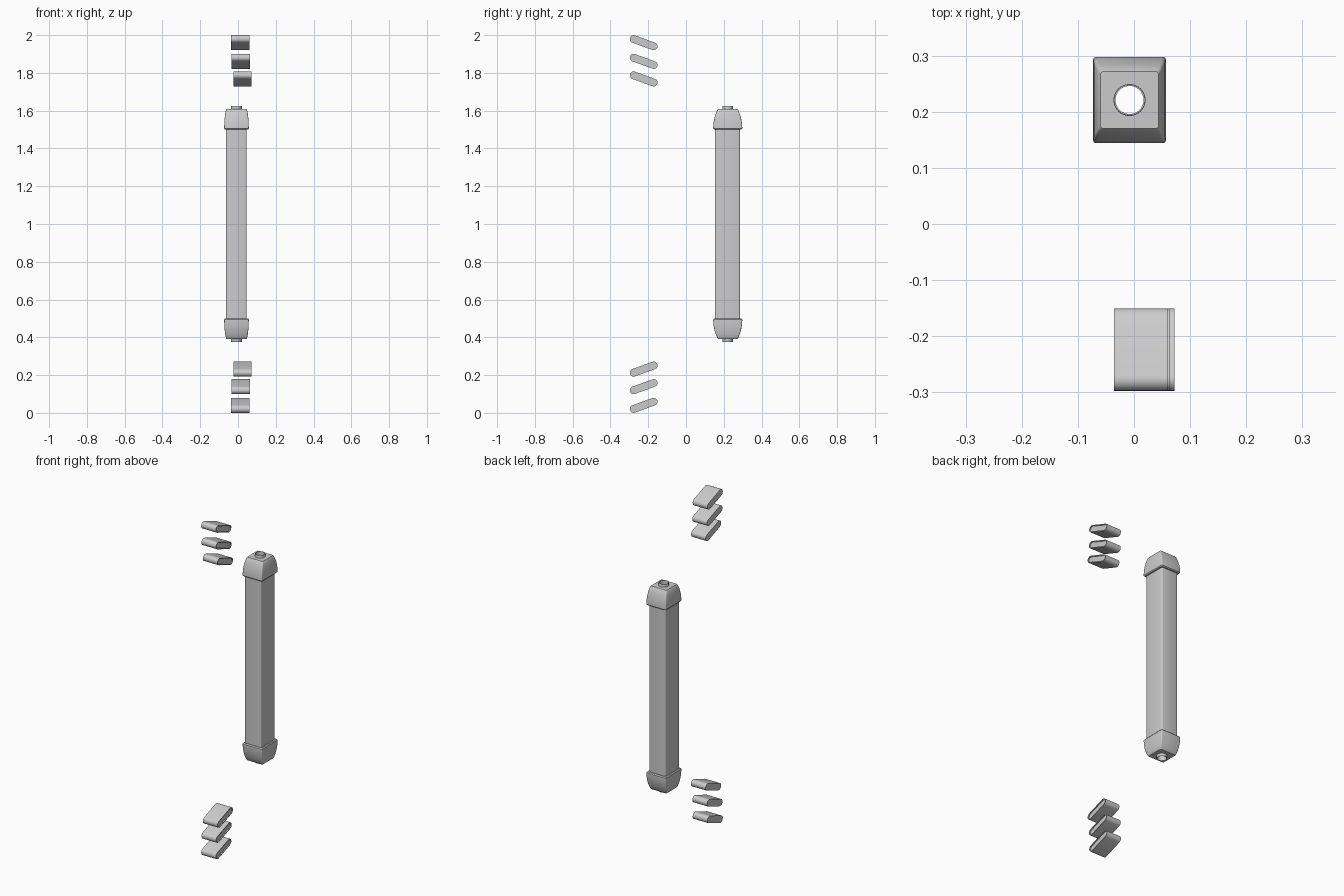
import bpy, bmesh
from math import sin, cos, pi, radians

if "Cube" in bpy.data.objects:
    bpy.data.objects.remove(bpy.data.objects["Cube"])

CX, CY = -0.008, 0.221      # axis of the long post


def finish(name, bm, angle=35):
    bmesh.ops.recalc_face_normals(bm, faces=bm.faces[:])
    me = bpy.data.meshes.new(name)
    bm.to_mesh(me)
    bm.free()
    ob = bpy.data.objects.new(name, me)
    bpy.context.collection.objects.link(ob)
    bpy.ops.object.select_all(action='DESELECT')
    bpy.context.view_layer.objects.active = ob
    ob.select_set(True)
    bpy.ops.object.shade_smooth_by_angle(angle=radians(angle))
    return ob


def ring(bm, pts):
    return [bm.verts.new(p) for p in pts]


def loft(bm, rings):
    for a, b in zip(rings, rings[1:]):
        n = len(a)
        for i in range(n):
            j = (i + 1) % n
            bm.faces.new((a[i], a[j], b[j], b[i]))


def rounded_rect(hx, hy, r, z, cx=CX, cy=CY, seg=3):
    pts = []
    for k, (sx, sy) in enumerate([(1, 1), (-1, 1), (-1, -1), (1, -1)]):
        for s in range(seg + 1):
            a = pi / 2 * (k + s / seg)
            pts.append((cx + sx * (hx - r) + r * cos(a),
                        cy + sy * (hy - r) + r * sin(a), z))
    return pts


def circle(r, z, n=32):
    return [(CX + r * cos(2 * pi * i / n), CY + r * sin(2 * pi * i / n), z) for i in range(n)]


def end_cap(name, flip):
    bm = bmesh.new()
    # domed square shell with a small lip at its base
    sections = [(0.053, 0.065, 1.500), (0.061, 0.072, 1.500), (0.065, 0.077, 1.505),
                (0.065, 0.077, 1.512), (0.0645, 0.075, 1.535), (0.063, 0.071, 1.558),
                (0.060, 0.064, 1.582), (0.056, 0.056, 1.602), (0.052, 0.051, 1.609)]
    shell = [ring(bm, rounded_rect(x, y, 0.006, z)) for x, y, z in sections]
    loft(bm, shell)
    # open nozzle
    tube = [ring(bm, circle(r, z)) for r, z in
            [(0.0285, 1.609), (0.0285, 1.623), (0.0275, 1.625), (0.025, 1.625), (0.025, 1.590)]]
    loft(bm, tube)
    # flat top around the nozzle
    edges = []
    for lp in (shell[-1], tube[0]):
        edges += [bm.edges.get((lp[i - 1], lp[i])) for i in range(len(lp))]
    bmesh.ops.triangle_fill(bm, edges=edges, use_beauty=True, normal=(0, 0, 1))
    if flip:
        for v in bm.verts:
            v.co.z = 2.0 - v.co.z
    finish(name, bm)


# hollow rectangular post
bm = bmesh.new()
loft(bm, [ring(bm, rounded_rect(0.0545, 0.0665, 0.007, z, -0.009, 0.2195)) for z in (0.495, 1.505)])
finish("post_body", bm)

end_cap("upper_cap", False)
end_cap("lower_cap", True)


def pad(name, x0, x1, z, tilt):
    """Tilted stadium-section pad with a shallow recess on its right end."""
    half, rad, cy, seg = 0.0565, 0.0205, -0.224, 10
    bm = bmesh.new()

    def stadium(r, x):
        pts = []
        for side in (0, 1):
            for s in range(seg + 1):
                a = -pi / 2 + pi * side + pi * s / seg
                u = half * (1 - 2 * side) + r * cos(a)
                w = r * sin(a)
                pts.append((x, cy + u * cos(tilt) - w * sin(tilt),
                            z + u * sin(tilt) + w * cos(tilt)))
        return ring(bm, pts)

    rings = [stadium(r, x) for r, x in
             [(rad, x0), (rad, x1), (rad - 0.005, x1), (rad - 0.005, x1 - 0.006)]]
    loft(bm, rings)
    bm.faces.new(rings[0])
    bm.faces.new(rings[-1])
    finish(name, bm)


# two mirrored stacks of three pads
for i, (dz, x0, x1) in enumerate([(0.96, -0.036, 0.061), (0.861, -0.034, 0.063), (0.768, -0.025, 0.072)]):
    pad(f"upper_pad_{i + 1}", x0, x1, 1 + dz, radians(-20))
    pad(f"lower_pad_{i + 1}", x0, x1, 1 - dz, radians(20))
